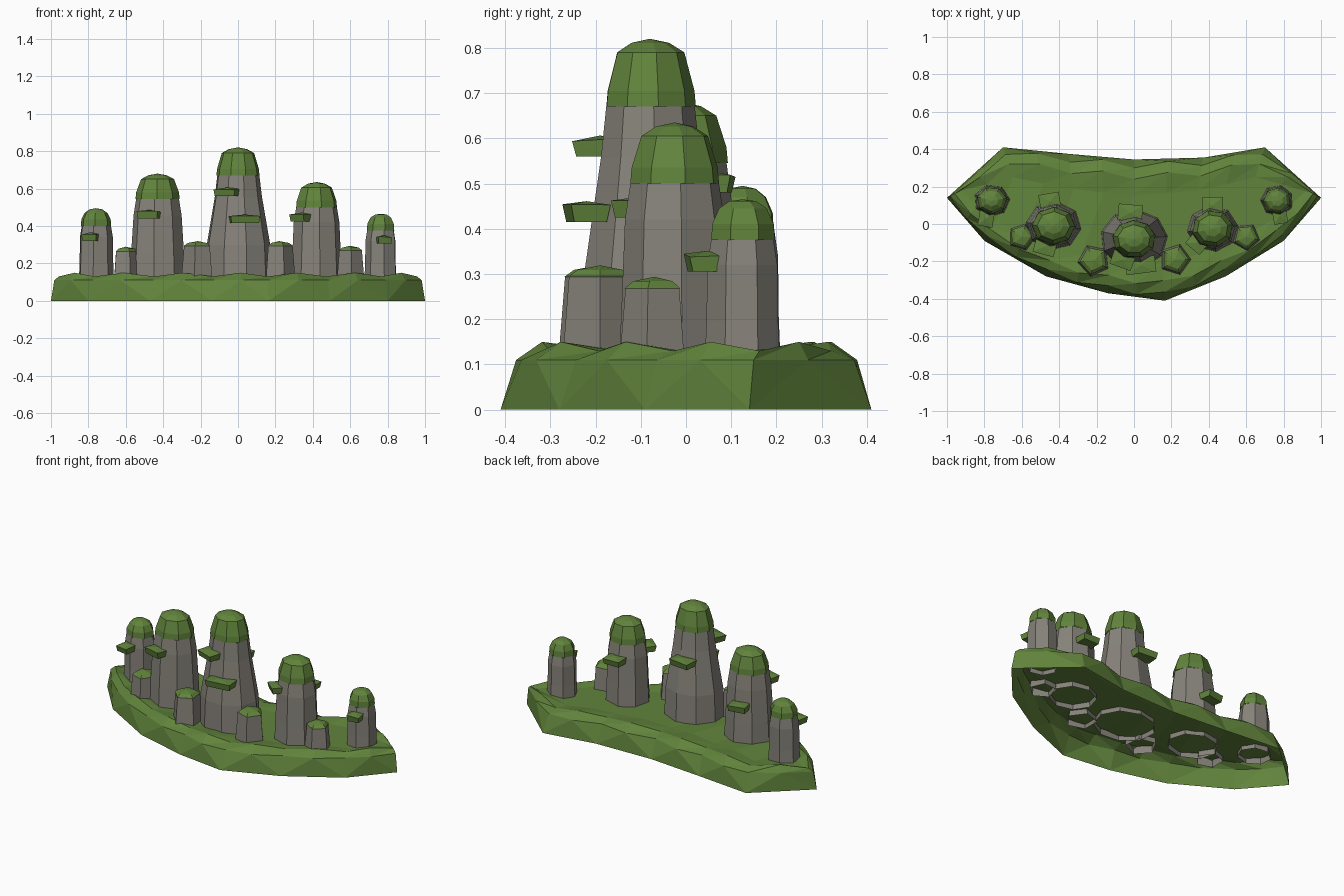
import bpy, bmesh, math, random
from mathutils import Vector

if "Cube" in bpy.data.objects:
    bpy.data.objects.remove(bpy.data.objects["Cube"])

random.seed(4)

def material(name, rgb):
    m = bpy.data.materials.new(name)
    m.diffuse_color = (*rgb, 1)
    m.use_nodes = True
    m.node_tree.nodes["Principled BSDF"].inputs["Base Color"].default_value = m.diffuse_color
    return m

GREEN = material("moss", (0.12, 0.23, 0.045))
STONE = material("stone", (0.24, 0.225, 0.195))

def finish(bm, name, mat):
    bmesh.ops.recalc_face_normals(bm, faces=bm.faces)
    me = bpy.data.meshes.new(name)
    bm.to_mesh(me)
    bm.free()
    me.materials.append(mat)
    ob = bpy.data.objects.new(name, me)
    bpy.context.collection.objects.link(ob)
    return ob

def bridge(bm, a, b):
    n = len(a)
    for i in range(n):
        j = (i + 1) % n
        bm.faces.new((a[i], a[j], b[j]))
        bm.faces.new((a[i], b[j], b[i]))

def stack(name, mat, x, y, sides, profile, phase, sy=1.0, apex=None):
    """Rings of (z, radius), open below, optionally domed to an apex."""
    bm = bmesh.new()
    rings = []
    for z, r in profile:
        rings.append([bm.verts.new((x + r * math.cos(phase + math.tau * k / sides),
                                    y + sy * r * math.sin(phase + math.tau * k / sides), z))
                      for k in range(sides)])
    for a, b in zip(rings, rings[1:]):
        bridge(bm, a, b)
    if apex:
        top = bm.verts.new((x, y, apex))
        for k in range(sides):
            bm.faces.new((rings[-1][k], rings[-1][(k + 1) % sides], top))
    return finish(bm, name, mat)

# Crescent mossy base: open underneath, zigzag wall, lumpy rim
outline = [(-1, .14), (-.8, -.09), (-.47, -.28), (-.14, -.37), (.165, -.41), (.49, -.28),
           (.8, -.09), (1, .14), (.7, .41), (.37, .355), (0, .345), (-.35, .375), (-.7, .41)]

def inset(p, t, z):
    spine = Vector((.85 * p.x, -.03 + .25 * p.x ** 2))
    q = p.lerp(spine, t)
    return (q.x, q.y, z)

bm = bmesh.new()
pts = [Vector(p) for p in outline]
n = len(pts)
low = [bm.verts.new((p.x, p.y, 0)) for p in pts]
rim, crest, inner = [], [], []
for i, p in enumerate(pts):
    mid = (p + pts[(i + 1) % n]) / 2
    for q, t, dz in ((p, .12, 0), (mid, .04, .02)):
        rim.append(bm.verts.new(inset(q, t, .11)))
        crest.append(bm.verts.new(inset(q, t + .16, .13 + dz)))
        inner.append(bm.verts.new(inset(q, .5, .125 + dz * .5)))
m = 2 * n
for i in range(n):
    j = (i + 1) % n
    bm.faces.new((low[i], low[j], rim[2 * i + 1]))
    bm.faces.new((low[i], rim[2 * i + 1], rim[2 * i]))
    bm.faces.new((low[j], rim[2 * j], rim[2 * i + 1]))
bridge(bm, rim, crest)
bridge(bm, crest, inner)
bmesh.ops.triangulate(bm, faces=[bm.faces.new(inner)])
finish(bm, "mossy_base", GREEN)

# Tall pillars: x, y, sides, foot radius, neck radius, cap start, shoulder, peak, y squash
pillars = [(0, -.08, 9, .182, .117, .67, .79, .82, .87),
           (-.43, -.01, 8, .15, .118, .545, .65, .68, .87),
           (.42, -.025, 8, .138, .112, .5, .605, .635, .9),
           (-.76, .125, 7, .098, .083, .4, .47, .495, .9),
           (.765, .125, 7, .09, .076, .375, .445, .465, .95)]
for x, y, s, r0, r1, z0, z1, z2, sy in pillars:
    ph = random.uniform(0, math.tau)
    h = z0 - .1
    stack("pillar", STONE, x, y, s, [(.1, r0), (.1 + .35 * h, r0 * .95),
          (.1 + .8 * h, r1 * 1.1), (z0, r1 * .98)], ph, sy)
    stack("pillar_moss_cap", GREEN, x, y, s, [(z0, r1), (z0 + .035, r1 * .97),
          (z1, r1 * .75), ((z1 + z2) / 2 + .006, r1 * .42)], ph + .1, sy, z2)

# Short stumps with thin caps
for x, y, r, z in [(-.6, -.07, .078, .265), (-.215, -.195, .09, .295),
                   (.22, -.19, .088, .295), (.6, -.07, .078, .27)]:
    ph = random.uniform(0, math.tau)
    stack("stump", STONE, x, y, 5, [(.1, r), (z, r * .82)], ph)
    stack("stump_moss_cap", GREEN, x, y, 5, [(z - .002, r * .85), (z + .014, r * .6)], ph, 1, z + .024)

# Mossy ledges: centre x, y, z, width, outward angle
for x, y, z, w, ang in [(-.79, .03, .34, .08, -100), (-.475, -.12, .46, .115, -105),
                        (-.06, -.19, .58, .12, -110), (.035, -.22, .435, .16, -83),
                        (.34, -.10, .445, .1, -130), (.78, .045, .325, .075, -80),
                        (-.02, .06, .5, .13, 85), (-.45, .12, .36, .11, 100),
                        (.42, .10, .41, .11, 90)]:
    a = math.radians(ang)
    out, side = Vector((math.cos(a), math.sin(a), 0)), Vector((-math.sin(a), math.cos(a), 0))
    c = Vector((x, y, z))
    bm = bmesh.new()
    corners = ((-1, -1), (1, -1), (1, 1), (-1, 1))
    bot = [bm.verts.new(c + side * u * w * .46 + out * v * .036 - Vector((0, 0, .02))) for u, v in corners]
    top = [bm.verts.new(c + side * u * w * .5 + out * v * .044
                        + Vector((0, 0, .016 + random.uniform(-.004, .004)))) for u, v in corners]
    bridge(bm, bot, top)
    bm.faces.new(bot[::-1])
    peak = bm.verts.new(c + Vector((0, 0, .026)))
    for k in range(4):
        bm.faces.new((top[k], top[(k + 1) % 4], peak))
    finish(bm, "ledge", GREEN)
